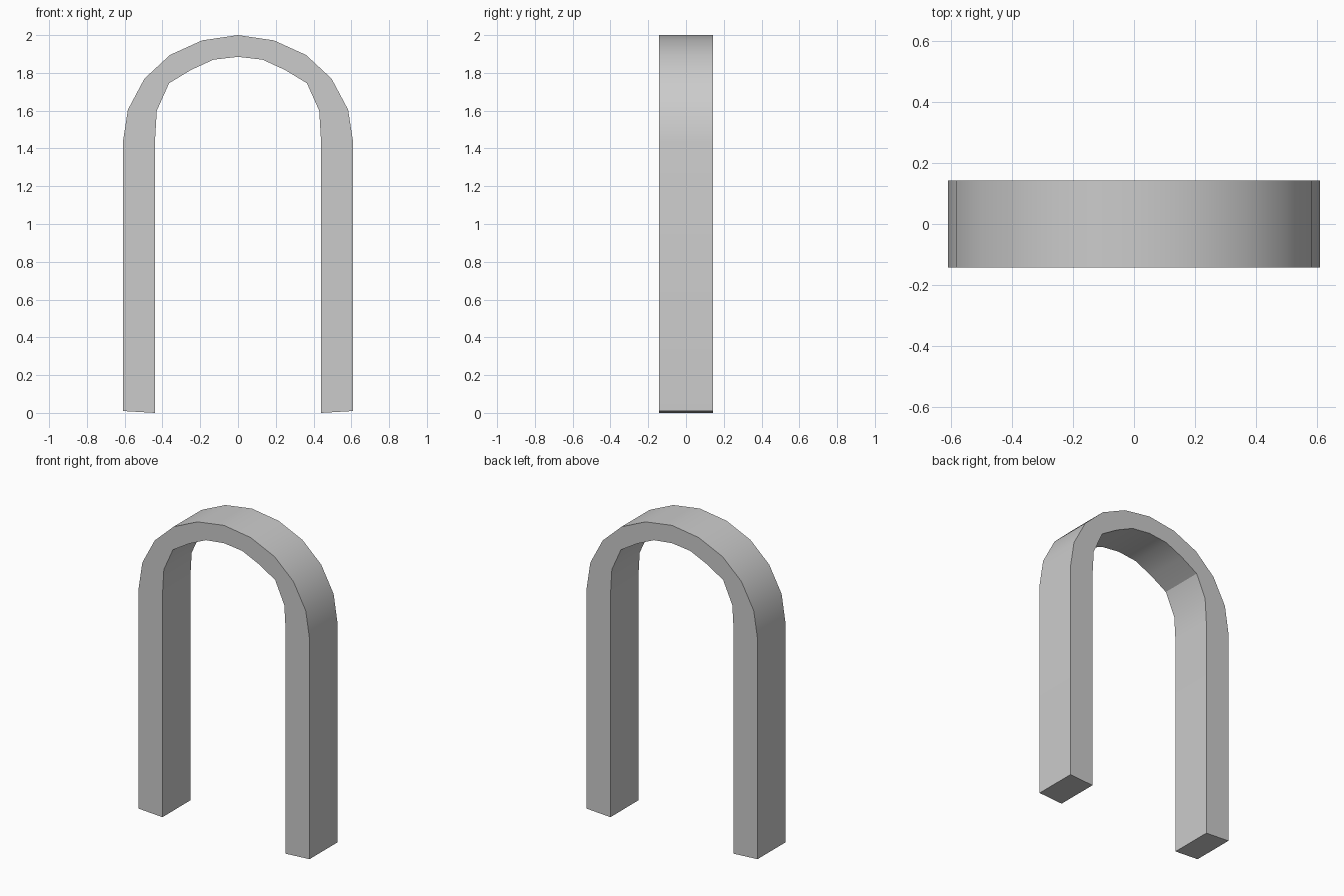
import bpy
import bmesh

if "Cube" in bpy.data.objects:
    bpy.data.objects.remove(bpy.data.objects["Cube"])

HALF_DEPTH = 0.142

# Right half of the arch, from foot to crown: (outer x, z), (inner x, z)
half = [
    ((0.61, 0.01), (0.44, 0.0)),
    ((0.61, 1.43), (0.44, 1.43)),
    ((0.583, 1.605), (0.43, 1.60)),
    ((0.495, 1.77), (0.365, 1.745)),
    ((0.36, 1.895), (0.25, 1.815)),
    ((0.19, 1.972), (0.13, 1.87)),
    ((0.0, 2.0), (0.0, 1.885)),
]


def flip(p):
    return (-p[0], p[1])


# Mirror the half profile into the full arch
sections = half + [(flip(o), flip(i)) for o, i in reversed(half[:-1])]

# Sweep a rectangular section along the arch, with closed feet
bm = bmesh.new()
rings = []
for (ox, oz), (ix, iz) in sections:
    corners = [(ox, -HALF_DEPTH, oz), (ox, HALF_DEPTH, oz),
               (ix, HALF_DEPTH, iz), (ix, -HALF_DEPTH, iz)]
    rings.append([bm.verts.new(c) for c in corners])
for a, b in zip(rings, rings[1:]):
    for k in range(4):
        n = (k + 1) % 4
        bm.faces.new((a[k], a[n], b[n], b[k]))
bm.faces.new(rings[0])
bm.faces.new(rings[-1])
bmesh.ops.recalc_face_normals(bm, faces=bm.faces)

mesh = bpy.data.meshes.new("arch")
bm.to_mesh(mesh)
bm.free()
arch = bpy.data.objects.new("arch", mesh)
bpy.context.collection.objects.link(arch)

# Smooth along the curve, crisp at the rectangular edges
bpy.context.view_layer.objects.active = arch
arch.select_set(True)
bpy.ops.object.shade_smooth_by_angle(angle=0.6)
